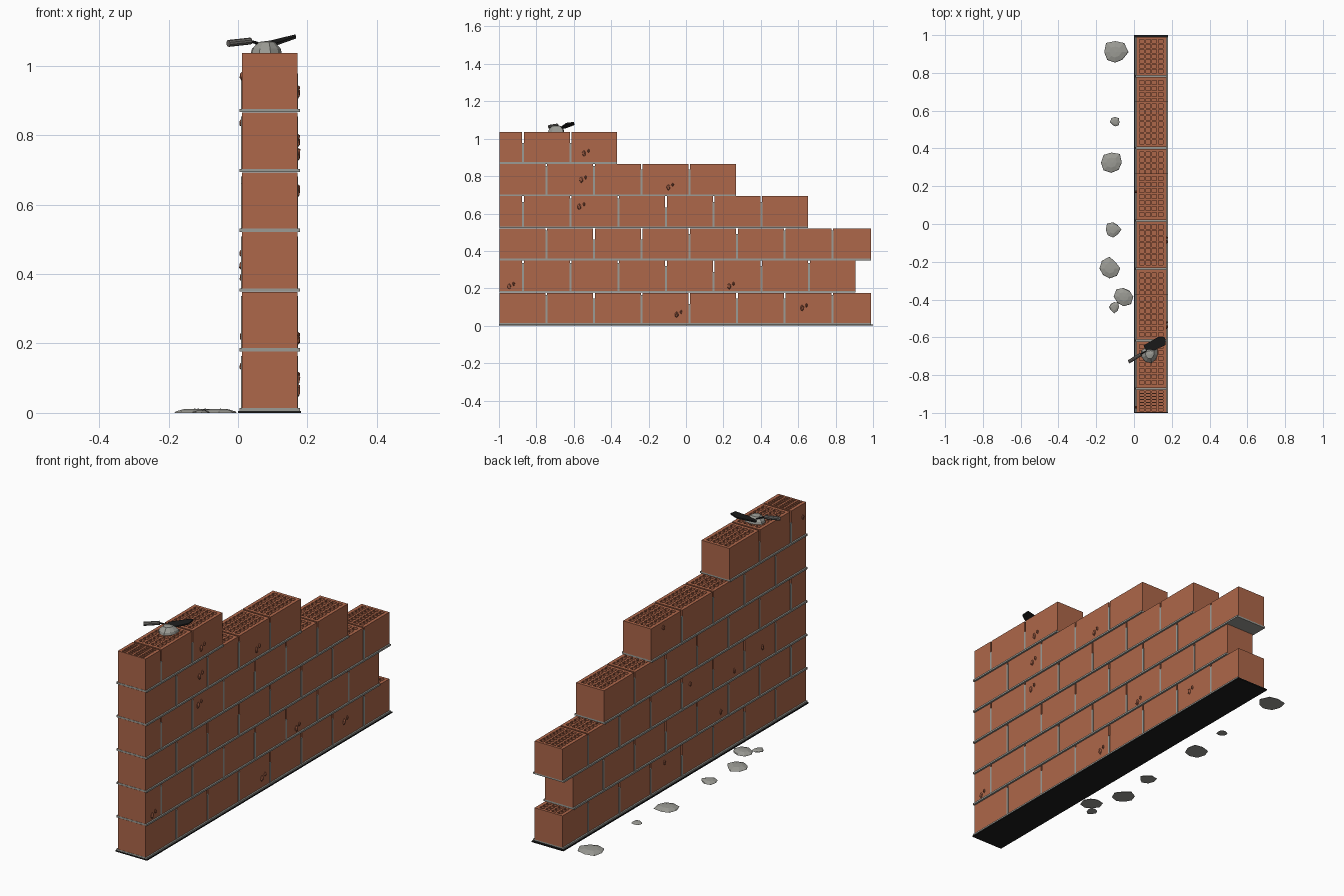
import bpy, bmesh, math, random
from mathutils import Vector, Matrix

if "Cube" in bpy.data.objects:
    bpy.data.objects.remove(bpy.data.objects["Cube"])

random.seed(4)

def material(name, rgb):
    m = bpy.data.materials.new(name)
    m.diffuse_color = (*rgb, 1)
    m.use_nodes = True
    m.node_tree.nodes["Principled BSDF"].inputs["Base Color"].default_value = m.diffuse_color
    return m

BRICK = material("brick orange", (0.42, 0.135, 0.068))
CHIP = material("chipped brick", (0.30, 0.095, 0.05))
MORTAR = material("mortar grey", (0.33, 0.33, 0.30))
BLACK = material("black", (0.012, 0.012, 0.012))
HANDLE = material("handle grey", (0.16, 0.15, 0.14))

def finish(name, bm, mat):
    bmesh.ops.recalc_face_normals(bm, faces=bm.faces)
    me = bpy.data.meshes.new(name)
    bm.to_mesh(me)
    bm.free()
    me.materials.append(mat)
    ob = bpy.data.objects.new(name, me)
    bpy.context.collection.objects.link(ob)
    return ob

def add_box(bm, lo, hi):
    lo, hi = Vector(lo), Vector(hi)
    mat = Matrix.Translation((lo + hi) / 2) @ Matrix.Diagonal((*(hi - lo), 1))
    bmesh.ops.create_cube(bm, size=1, matrix=mat)

def cuts(lo, hi, n, margin, gap):
    """Coordinates alternating between web and hole along one side."""
    cell = (hi - lo - 2 * margin + gap) / n
    out = [lo]
    for i in range(n):
        a = lo + margin + i * cell
        out += [a, a + cell - gap]
    return out + [hi]

def add_brick(bm, y0, y1, z0, z1):
    """Brick with a 4 x 7 pattern of blind holes in its top."""
    k = (y1 - y0) / 0.25
    xs = cuts(X0, X1, 4, 0.017, 0.010)
    ys = cuts(y0, y1, 7, 0.017 * k, 0.010 * k)
    grid = [[bm.verts.new((x, y, z1)) for y in ys] for x in xs]
    holes, top = [], []
    for i in range(len(xs) - 1):
        for j in range(len(ys) - 1):
            f = bm.faces.new((grid[i][j], grid[i + 1][j], grid[i + 1][j + 1], grid[i][j + 1]))
            (holes if i % 2 and j % 2 else top).append(f)
    # outer sides and bottom
    rim = [r[0] for r in grid] + grid[-1][1:] + [r[-1] for r in grid[-2::-1]] + grid[0][-2:0:-1]
    low = [bm.verts.new((v.co.x, v.co.y, z0)) for v in rim]
    for i in range(len(rim)):
        j = (i + 1) % len(rim)
        bm.faces.new((rim[i], low[i], low[j], rim[j]))
    bm.faces.new(low)
    # sink the holes
    for f in holes:
        up = list(f.verts)
        down = [bm.verts.new(v.co - Vector((0, 0, 0.04))) for v in up]
        bm.faces.remove(f)
        bm.faces.new(down)
        for i in range(4):
            bm.faces.new((up[i], up[(i + 1) % 4], down[(i + 1) % 4], down[i]))

X0, X1 = 0.012, 0.171
PITCH, GAP, COURSE = 0.2548, 0.009, 0.1722
# (starts with a half brick, end of the course in y)
courses = [(False, 0.99), (True, 0.905), (False, 0.99), (True, 0.652), (False, 0.268), (True, -0.37)]

for n, (half, end) in enumerate(courses):
    z0 = 0.013 + n * COURSE
    z1 = z0 + COURSE - 0.009
    bricks, joints, bed = bmesh.new(), bmesh.new(), bmesh.new()
    y = -0.997
    length = 0.121 if half else PITCH - GAP
    while y < end - 0.05:
        y1 = min(y + length, end)
        add_brick(bricks, y, y1, z0, z1)
        if y1 < end - 0.05:
            top = z1 - random.choice((0.012, 0.03, 0.06))
            add_box(joints, (X0 - 0.003, y1 - 0.001, z0), (X1 + 0.002, y1 + GAP + 0.001, top))
        y = y1 + GAP
        length = PITCH - GAP
    add_box(bed, (0.004, -0.998, z0 - 0.008), (0.179, end, z0 + 0.001))
    finish(f"brick_course_{n + 1}", bricks, BRICK)
    finish(f"upright_joints_{n + 1}", joints, MORTAR)
    finish(f"mortar_bed_{n + 1}", bed, MORTAR)

# Black base sheet
bm = bmesh.new()
add_box(bm, (0, -1, 0), (0.181, 1, 0.006))
finish("base_sheet", bm, BLACK)

def add_lump(bm, centre, radius, height, sides=8):
    """Low irregular mound with a flat bottom."""
    centre = Vector(centre)
    rings = []
    wob = [random.uniform(0.82, 1.15) for _ in range(sides)]
    for s, h in ((1, 0), (0.93, 0.35), (0.5, 0.9)):
        rings.append([bm.verts.new(centre + Vector((
            radius * s * wob[i] * math.cos(i * math.tau / sides),
            radius * s * wob[i] * math.sin(i * math.tau / sides),
            height * h))) for i in range(sides)])
    tip = bm.verts.new(centre + Vector((0.1 * radius, 0, height)))
    bm.faces.new(rings[0])
    for i in range(sides):
        j = (i + 1) % sides
        for a, b in zip(rings, rings[1:]):
            bm.faces.new((a[i], a[j], b[j], b[i]))
        bm.faces.new((rings[-1][i], rings[-1][j], tip))

# Mortar droppings on the ground
bm = bmesh.new()
for x, y, r in ((-0.10, 0.91, 0.062), (-0.10, 0.54, 0.025), (-0.12, 0.325, 0.06), (-0.11, -0.03, 0.04),
                (-0.13, -0.235, 0.055), (-0.055, -0.385, 0.05), (-0.105, -0.44, 0.029)):
    add_lump(bm, (x, y, 0), r, 0.012 * min(1, r / 0.05))
finish("mortar_droppings", bm, MORTAR)

# Small chips standing proud of both wall faces
right = ((-0.545, 0.92), (-0.56, 0.78), (-0.095, 0.74), (-0.57, 0.635),
         (-0.945, 0.21), (0.23, 0.21), (-0.05, 0.06), (0.62, 0.095))
left = ((-0.97, 0.97), (0.17, 0.835), (-0.64, 0.425), (-0.41, 0.39), (-0.05, 0.46), (0.16, 0.135), (-0.3, 0.22))
bm = bmesh.new()
for side, spots in ((1, right), (-1, left)):
    for y, z in spots:
        x = X1 if side > 0 else X0
        pieces = ((0, 0, 0.018), (0.024, 0.014, 0.011)) if side > 0 else ((0, 0, 0.014),)
        for dy, dz, r in pieces:
            part = bmesh.ops.create_icosphere(bm, subdivisions=1, radius=1)["verts"]
            for v in part:
                c = v.co * random.uniform(0.85, 1.1)
                v.co = (x + c.x * 0.009, y + dy + c.y * r * 0.6, z + dz + c.z * r)
finish("brick_chips", bm, CHIP)

# Heap of mortar under the trowel
bm = bmesh.new()
add_lump(bm, (0.085, -0.69, 1.037), 0.046, 0.035, 9)
finish("mortar_heap", bm, MORTAR)

# Trowel blade: a thin tilted plate
bm = bmesh.new()
outline = ((0.066, -0.670, 1.058), (0.050, -0.643, 1.062), (0.130, -0.597, 1.080),
           (0.165, -0.600, 1.090), (0.167, -0.640, 1.085), (0.090, -0.678, 1.058))
upper = [bm.verts.new(p) for p in outline]
lower = [bm.verts.new((p[0], p[1], p[2] - 0.007)) for p in outline]
bm.faces.new(upper)
bm.faces.new(lower[::-1])
for i in range(6):
    j = (i + 1) % 6
    bm.faces.new((upper[i], lower[i], lower[j], upper[j]))
finish("trowel_blade", bm, BLACK)

def rod(name, a, b, radius, mat, sides=10):
    a, b = Vector(a), Vector(b)
    bm = bmesh.new()
    m = Matrix.Translation((a + b) / 2) @ (b - a).to_track_quat("Z", "Y").to_matrix().to_4x4()
    bmesh.ops.create_cone(bm, cap_ends=True, segments=sides, radius1=radius, radius2=radius,
                          depth=(b - a).length, matrix=m)
    ob = finish(name, bm, mat)
    bpy.context.view_layer.objects.active = ob
    ob.select_set(True)
    bpy.ops.object.shade_smooth_by_angle()
    ob.select_set(False)

# Trowel grip and bent tang
rod("trowel_grip", (-0.028, -0.73, 1.064), (0.036, -0.69, 1.071), 0.010, HANDLE)
rod("trowel_tang", (0.034, -0.69, 1.071), (0.052, -0.68, 1.066), 0.004, BLACK, 6)
rod("trowel_neck", (0.052, -0.68, 1.066), (0.078, -0.665, 1.056), 0.004, BLACK, 6)
